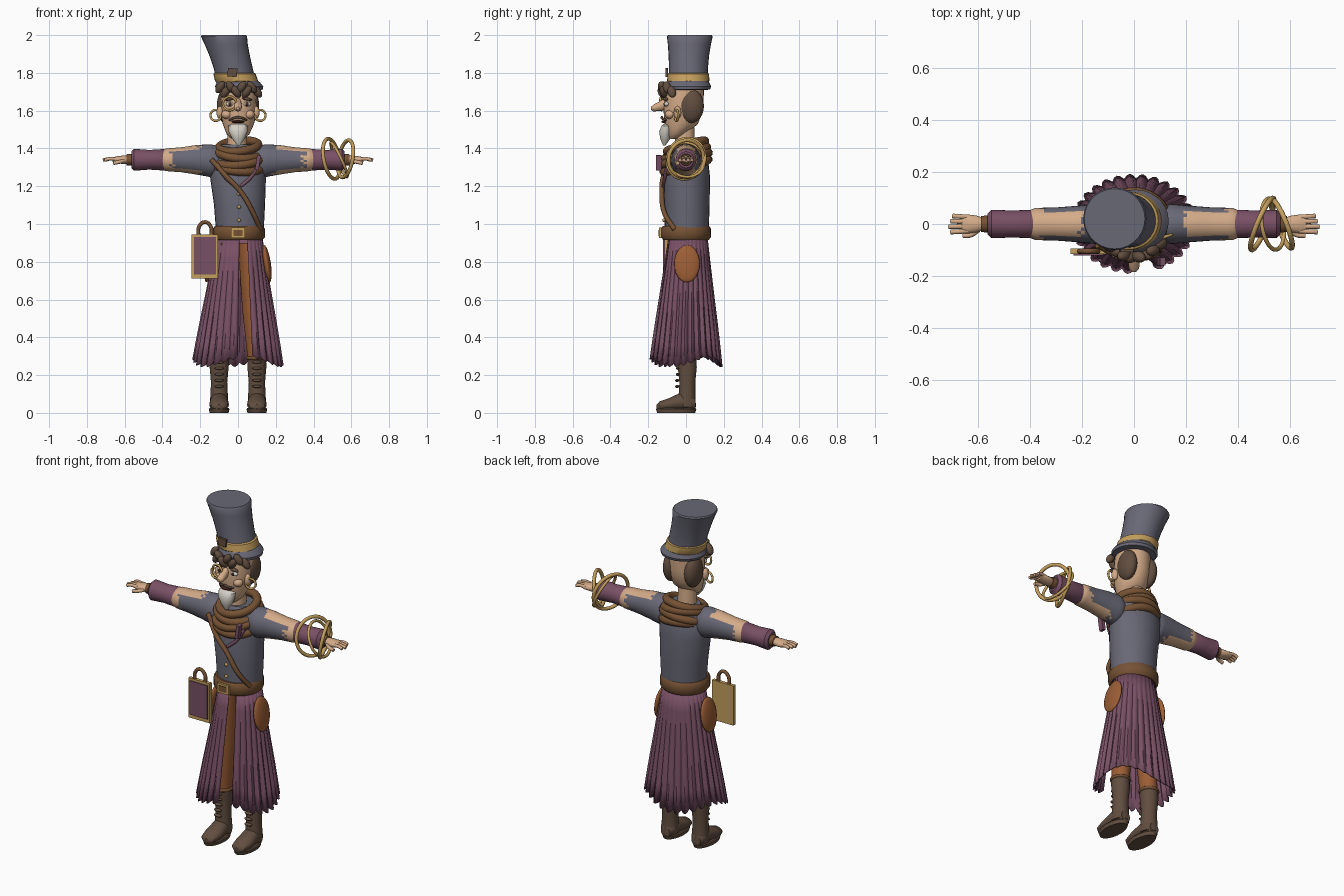
import bpy, bmesh, math, random
from mathutils import Vector

cube = bpy.data.objects.get("Cube")
if cube:
    bpy.data.objects.remove(cube, do_unlink=True)
random.seed(4)
parts = []


def material(name, red, green, blue):
    mat = bpy.data.materials.new(name)
    mat.use_nodes = True
    mat.diffuse_color = (red, green, blue, 1)
    mat.node_tree.nodes["Principled BSDF"].inputs["Base Color"].default_value = (red, green, blue, 1)
    return mat


grey = material("slate_cloth", .14, .138, .18)
purple = material("plum_cloth", .19, .08, .13)
skin = material("skin", .66, .41, .25)
gold = material("gold", .56, .35, .11)
brown = material("brown_leather", .18, .084, .034)
boot_brown = material("dark_brown", .12, .075, .05)
orange = material("rust_leather", .33, .11, .035)
white = material("beard_white", .66, .63, .56)
dark = material("dark_red", .06, .018, .015)


def finish(obj, name, mat):
    obj.name = name
    obj.data.materials.clear()
    obj.data.materials.append(mat)
    parts.append(obj)
    return obj


def from_bmesh(bm, name, mat):
    bmesh.ops.recalc_face_normals(bm, faces=bm.faces)
    mesh = bpy.data.meshes.new(name)
    bm.to_mesh(mesh)
    bm.free()
    obj = bpy.data.objects.new(name, mesh)
    bpy.context.collection.objects.link(obj)
    return finish(obj, name, mat)


def loft(name, mat, sections, axis="Z", sides=28, steps=1, side=1):
    """Elliptical sections: position on axis, two centre coordinates, two radii."""
    rows = []
    for first, second in zip(sections, sections[1:]):
        for k in range(steps):
            rows.append([a + (b - a) * k / steps for a, b in zip(first, second)])
    rows.append(sections[-1])
    bm = bmesh.new()
    rings = []
    for t, a, b, ra, rb in rows:
        ring = []
        for k in range(sides):
            angle = math.tau * k / sides
            p, q = a + ra * math.cos(angle), b + rb * math.sin(angle)
            co = {"X": (t * side, p, q), "Y": (p, t, q), "Z": (p, q, t)}[axis]
            ring.append(bm.verts.new(co))
        rings.append(ring)
    for low, high in zip(rings, rings[1:]):
        for k in range(sides):
            j = (k + 1) % sides
            bm.faces.new((low[k], low[j], high[j], high[k]))
    bm.faces.new(rings[0])
    bm.faces.new(rings[-1])
    return from_bmesh(bm, name, mat)


def blob(name, mat, place, size, turn=(0, 0, 0)):
    bpy.ops.mesh.primitive_uv_sphere_add(segments=20, ring_count=12, location=place, rotation=turn)
    bpy.context.object.scale = size
    return finish(bpy.context.object, name, mat)


def box(name, mat, place, size, turn=(0, 0, 0)):
    bpy.ops.mesh.primitive_cube_add(size=1, location=place, rotation=turn)
    bpy.context.object.scale = size
    return finish(bpy.context.object, name, mat)


def hoop(name, mat, place, radius, thick, turn=(0, 0, 0)):
    bpy.ops.mesh.primitive_torus_add(major_radius=radius, minor_radius=thick, major_segments=40,
                                     minor_segments=10, location=place, rotation=turn)
    return finish(bpy.context.object, name, mat)


def tube(name, mat, points, radius):
    curve = bpy.data.curves.new(name, "CURVE")
    curve.dimensions = "3D"
    curve.bevel_depth = radius
    curve.use_fill_caps = True
    spline = curve.splines.new("BEZIER")
    spline.bezier_points.add(len(points) - 1)
    for knot, place in zip(spline.bezier_points, points):
        knot.co = place
        knot.handle_left_type = knot.handle_right_type = "AUTO"
    obj = bpy.data.objects.new(name, curve)
    bpy.context.collection.objects.link(obj)
    bpy.ops.object.select_all(action="DESELECT")
    obj.select_set(True)
    bpy.context.view_layer.objects.active = obj
    bpy.ops.object.convert(target="MESH")
    return finish(bpy.context.object, name, mat)


# Torso, belt and coat front
loft("torso", grey, [(.94, .01, .005, .125, .115), (1.1, .008, .005, .135, .12), (1.25, 0, .005, .148, .122),
                     (1.36, 0, .01, .15, .105), (1.42, 0, .01, .09, .075)])
loft("belt", brown, [(.915, .005, 0, .125, .12), (.93, .005, 0, .137, .132), (.975, .005, 0, .137, .132),
                     (.99, .005, 0, .127, .122)])
box("belt_buckle", gold, (0, -.136, .953), (.075, .012, .055))
box("buckle_inset", brown, (0, -.142, .953), (.05, .006, .033))
for level in (1.02, 1.09, 1.16):
    blob("coat_button", gold, (.005, -.117, level), (.01, .008, .01))
tube("cross_strap", brown, [(-.14, -.08, 1.34), (-.06, -.12, 1.25), (.015, -.128, 1.17),
                            (.08, -.115, 1.06), (.12, -.06, .97)], .013)
for side in (-1, 1):
    tube("lapel", purple, [(side * .11, -.095, 1.32), (side * .07, -.112, 1.25), (side * .015, -.12, 1.2)], .009)

# Coiled scarf, lower in front
for k in range(4):
    hoop("scarf_coil", brown, (.003, 0, 1.31 + k * .034), .134 - k * .01 - .012 * (k == 0), .023,
         (.27, .09 * (-1) ** k, 0))
box("scarf_tail", purple, (.105, -.145, 1.325), (.02, .03, .08), (0, .15, 0))

# Pleated skirt, open at the front, striped in pairs of pleats
pleats, cols, rows = 28, 4, 6
bm = bmesh.new()
grid = []
for i in range(pleats * cols + 1):
    angle = math.radians(-70 + 340 * i / (pleats * cols))
    fold = abs(math.sin(math.pi * i / cols))
    hem = .285 - .025 * math.cos(3 * angle + 1) - .018 * fold
    column = []
    for j in range(rows + 1):
        t = j / rows
        swell = .91 + .09 * fold * min(1, t + .25)
        column.append(bm.verts.new(((.13 + .112 * t) * swell * math.cos(angle) + .008 * (1 - t),
                                    (.112 + .082 * t) * swell * math.sin(angle) + .01 * (1 - t),
                                    .93 + (hem - .93) * t)))
    grid.append(column)
for i in range(pleats * cols):
    for j in range(rows):
        face = bm.faces.new((grid[i][j], grid[i + 1][j], grid[i + 1][j + 1], grid[i][j + 1]))
        face.material_index = (i // cols // 2) % 2
skirt = from_bmesh(bm, "pleated_skirt", purple)
skirt.data.materials.append(grey)
shell = skirt.modifiers.new("cloth_thickness", "SOLIDIFY")
shell.thickness = .006

# Legs, boots and hip pouches
for side in (-1, 1):
    x = side * .1
    loft("trouser_leg", orange, [(.27, x, .005, .047, .047), (.55, side * .08, 0, .058, .06),
                                 (.9, side * .055, 0, .055, .075)])
    loft("boot_shaft", boot_brown, [(.03, x, .005, .047, .048), (.08, x, .005, .047, .045),
                                    (.16, x, .007, .043, .042), (.24, x, .007, .05, .05), (.3, x, .005, .049, .051)])
    hoop("boot_cuff", brown, (x, .005, .29), .047, .01)
    loft("boot_foot", boot_brown, [(-.155, x, .03, .022, .014), (-.14, x, .037, .042, .024),
                                   (-.09, x, .044, .052, .034), (-.03, x, .058, .048, .048),
                                   (.03, x, .055, .044, .045), (.05, x, .045, .03, .03)], "Y")
    loft("boot_sole", boot_brown, [(0, x, -.052, .05, .1), (.02, x, -.052, .055, .107), (.026, x, -.052, .05, .1)])
    for k in range(5):
        blob("boot_lace", boot_brown, (x, -.043 - .004 * (k < 2), .14 + k * .032), (.025, .011, .008))
    blob("hip_pouch", orange, (side * .152, .005, .79), (.022, .068, .1), (0, side * -.15, 0))

# Arms with torn sleeves, cuffs and hands
for side in (-1, 1):
    arm = loft("torn_sleeve_arm", grey, [(.09, 0, 1.335, .065, .075), (.145, 0, 1.335, .077, .087),
                                         (.22, 0, 1.34, .07, .078), (.3, 0, 1.34, .064, .066),
                                         (.38, 0, 1.34, .062, .06), (.405, 0, 1.34, .052, .052)],
               "X", 32, 5, side)
    arm.data.materials.append(skin)
    for face in arm.data.polygons:
        reach = abs(face.center.x) + random.uniform(-.02, .02)
        face.material_index = int(reach > .35 or (reach > .2 and abs(face.normal.z) > .72))
    loft("forearm_cuff", purple, [(.38, 0, 1.34, .05, .052), (.39, 0, 1.34, .055, .057), (.47, 0, 1.34, .052, .052),
                                  (.55, 0, 1.34, .055, .058), (.565, 0, 1.34, .04, .043)], "X", side=side)
    loft("wrist_band", brown, [(.55, 0, 1.34, .034, .033), (.59, 0, 1.34, .031, .029)], "X", side=side)
    loft("palm", skin, [(.58, 0, 1.34, .023, .022), (.61, 0, 1.34, .033, .022), (.645, 0, 1.34, .037, .018),
                        (.665, 0, 1.34, .032, .012)], "X", 16, side=side)
    for k in range(4):
        y = -.027 + k * .018
        tip = .715 - .008 * abs(k - 1)
        tube("finger", skin, [(side * .64, y, 1.343), (side * .68, y * 1.1, 1.345), (side * tip, y * 1.15, 1.338)], .009)
    tube("thumb", skin, [(side * .6, -.022, 1.335), (side * .63, -.042, 1.328), (side * .66, -.045, 1.322)], .01)

# Loose bangles on the left forearm
hoop("bangle", gold, (.495, 0, 1.345), .108, .01, (0, math.radians(80), math.radians(-23)))
hoop("bangle", gold, (.57, 0, 1.345), .1, .01, (0, math.radians(100), math.radians(22)))
hoop("bangle", gold, (.535, 0, 1.34), .1, .008, (0, math.radians(65), math.radians(8)))

# Head and face
loft("neck", skin, [(1.36, -.005, -.005, .055, .055), (1.55, -.004, -.008, .048, .05)])
loft("head", skin, [(1.45, 0, -.065, .03, .025), (1.475, 0, -.05, .06, .05), (1.53, .002, -.025, .083, .088),
                    (1.6, .003, -.015, .094, .104), (1.68, .004, -.01, .094, .104), (1.76, .005, 0, .088, .095)],
     steps=2)
loft("nose", skin, [(-.185, 0, 1.612, .008, .008), (-.172, 0, 1.614, .02, .018), (-.145, 0, 1.622, .021, .024),
                    (-.1, 0, 1.64, .016, .035)], "Y", 16)
loft("beard", white, [(1.415, .004, -.115, .006, .006), (1.45, .002, -.11, .033, .026), (1.49, 0, -.108, .05, .034),
                      (1.52, 0, -.1, .052, .03), (1.53, 0, -.095, .035, .02)])
blob("mouth", dark, (0, -.113, 1.542), (.036, .018, .008))
for side in (-1, 1):
    tube("moustache", boot_brown, [(0, -.128, 1.566), (side * .025, -.128, 1.56), (side * .045, -.105, 1.55)], .006)
    x = side * .045 + .002
    blob("eye", white, (x, -.102, 1.635), (.022, .014, .013))
    blob("pupil", dark, (x, -.113, 1.635), (.009, .006, .01))
    blob("eyebrow", boot_brown, (x, -.108, 1.662), (.03, .014, .008), (0, side * .2, 0))
    blob("cheek", skin, (side * .06, -.085, 1.58), (.028, .027, .024))
    blob("ear", skin, (side * .096, -.045, 1.59), (.018, .02, .034))
    blob("side_hair", boot_brown, (side * .07, .027, 1.625), (.042, .068, .09))
    hoop("earring", gold, (side * .118, -.05, 1.575), .029, .006, (math.pi / 2, 0, side * .3))
hoop("monocle", gold, (-.044, -.13, 1.638), .036, .006, (math.pi / 2, 0, -.2))
for k in range(8):
    x = -.094 + k * .028
    blob("fringe_tuft", boot_brown, (x, -.128 + 5 * x * x, 1.712 + .012 * (-1) ** k), (.021, .022, .036),
         (.2, .6 * (-1) ** (k // 2), 0))

# Leaning top hat
loft("hat_brim", grey, [(1.71, .01, .012, .108, .1), (1.712, .01, .012, .122, .115), (1.728, .006, .012, .128, .121),
                        (1.75, .002, .012, .114, .11), (1.77, -.01, .012, .1, .1)])
loft("hat_band", gold, [(1.75, -.008, .012, .106, .106), (1.757, -.008, .012, .114, .112),
                        (1.795, -.018, .012, .112, .11), (1.8, -.018, .012, .104, .102)])
loft("hat_crown", grey, [(1.75, -.01, .012, .106, .104), (1.82, -.024, .013, .103, .103),
                         (1.89, -.044, .015, .107, .107), (1.95, -.062, .018, .114, .114),
                         (1.992, -.074, .02, .122, .121), (2.0, -.075, .02, .117, .116)])
box("hat_patch", boot_brown, (-.03, -.102, 1.802), (.05, .012, .045), (0, .1, 0))

# Hanging book with handle
book = Vector((-.175, -.105, .828))
box("book_back", gold, book, (.14, .02, .235))
box("book_cover", purple, book + Vector((0, -.012, .004)), (.115, .008, .2))
tube("book_handle", brown, [book + Vector(p) for p in ((-.035, 0, .11), (-.03, 0, .16), (0, 0, .182),
                                                       (.03, 0, .16), (.035, 0, .11))], .01)

# Smooth shading that keeps hard edges
bpy.ops.object.select_all(action="DESELECT")
for obj in parts:
    obj.select_set(True)
bpy.context.view_layer.objects.active = parts[0]
bpy.ops.object.shade_smooth_by_angle(angle=math.radians(40))
